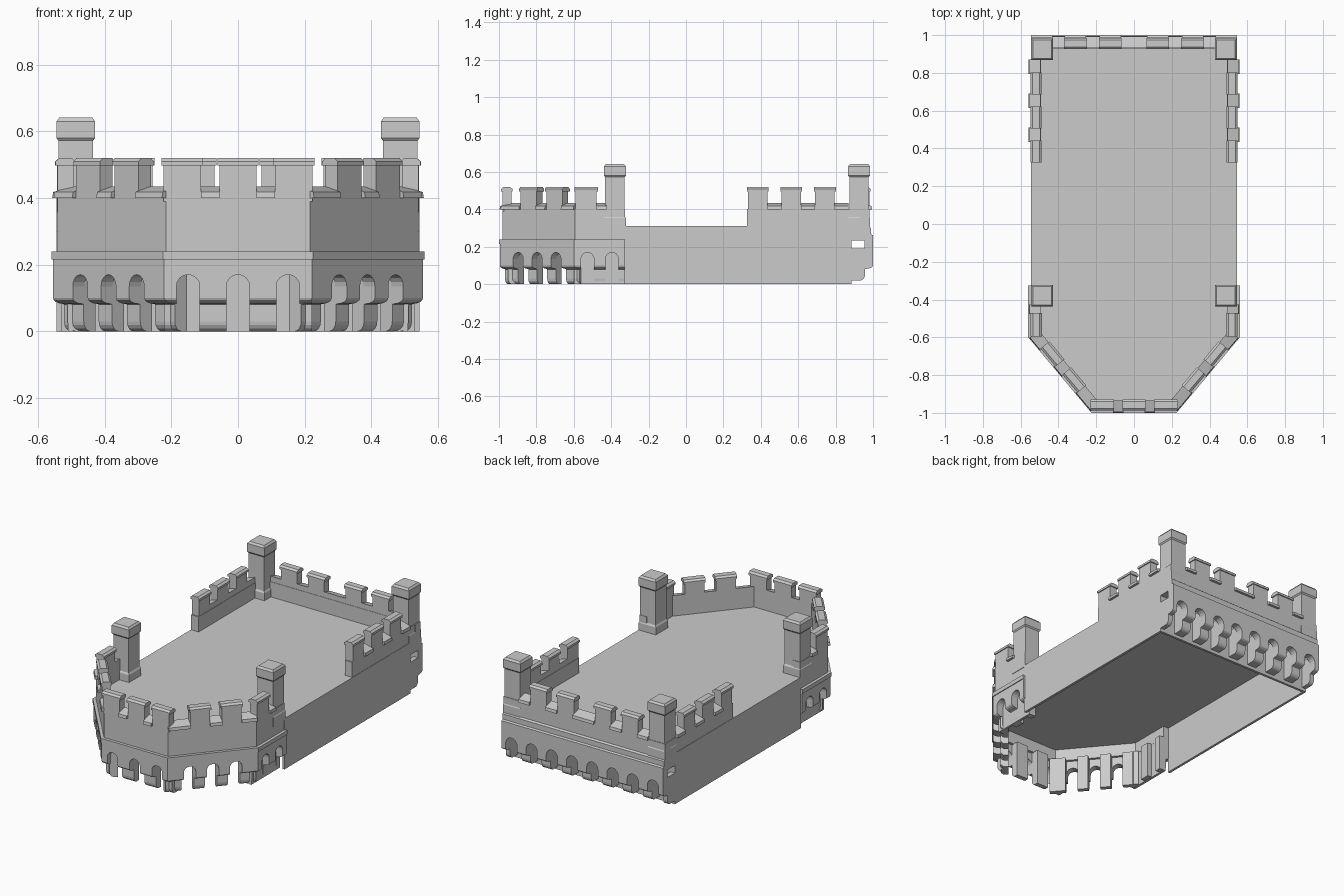
import bpy, bmesh, math
from mathutils import Matrix, Vector

if "Cube" in bpy.data.objects:
    bpy.data.objects.remove(bpy.data.objects["Cube"])

parts = {}


def loft(name, rings, M=Matrix()):
    """Closed solid through a list of matching point rings."""
    bm = parts.setdefault(name, bmesh.new())
    vs = [[bm.verts.new(M @ Vector(p)) for p in r] for r in rings]
    n = len(vs[0])
    bm.faces.new(vs[0])
    bm.faces.new(vs[-1])
    for a, b in zip(vs, vs[1:]):
        for i in range(n):
            j = (i + 1) % n
            bm.faces.new((a[i], a[j], b[j], b[i]))


def bar(name, M, x0, x1, prof):
    """Depth/height profile swept along a wall."""
    loft(name, [[(x, y, z) for y, z in prof] for x in (x0, x1)], M)


def box(name, M, x0, x1, y0, y1, z0, z1):
    bar(name, M, x0, x1, [(y0, z0), (y1, z0), (y1, z1), (y0, z1)])


def slab(name, pts, z0, z1):
    loft(name, [[(x, y, z) for x, y in pts] for z in (z0, z1)])


def frame(a, b):
    """Wall frame: x along a-b, y inward, z up. Returns matrix and length."""
    a, b = Vector(a), Vector(b)
    u = (b - a).normalized()
    return Matrix(((u.x, -u.y, 0, a.x), (u.y, u.x, 0, a.y),
                   (0, 0, 1, 0), (0, 0, 0, 1))), (b - a).length


def offset(path, d):
    """Mitred inward offset of an open path."""
    P = [Vector(p) for p in path]
    nor = []
    for a, b in zip(P, P[1:]):
        u = (b - a).normalized()
        nor.append(Vector((-u.y, u.x)))
    out = []
    for i, p in enumerate(P):
        n0, n1 = nor[max(i - 1, 0)], nor[min(i, len(nor) - 1)]
        m = (n0 + n1) / (1 + n0.dot(n1))
        out.append(tuple(p + m * d))
    return out


def ring(name, path, d0, d1, z0, z1):
    a, b = offset(path, d0), offset(path, d1)
    loft(name, [[(*p, z0), (*q, z0), (*q, z1), (*p, z1)] for p, q in zip(a, b)])


def battlement(name, M, spans, gaps, t=0.048):
    """Merlons with chamfered caps, and sloping sills in the gaps."""
    for a, b in spans:
        box(name + "_merlons", M, a, b, 0, t, 0.39, 0.5)
        e = 0.006
        bar(name + "_caps", M, a - e, b + e,
            [(-e, 0.497), (t + e, 0.497), (t + e, 0.51), (t - 0.006, 0.52),
             (0.006, 0.52), (-e, 0.51)])
    for a, b in gaps:
        bar(name + "_sills", M, a, b,
            [(-0.015, 0.4), (t, 0.4), (t, 0.435), (0.012, 0.425), (-0.012, 0.418)])


def between(spans, lo, hi):
    e = [lo] + [v for s in spans for v in s] + [hi]
    return [(a, b) for a, b in zip(e[::2], e[1::2]) if b - a > 0.01]


def arcade(name, M, L, n, pitch, w, depth, zb, top, zt):
    """Arched fascia carried on two-lobed corbels."""
    r = w / 2
    cs = [L / 2 + (i - (n - 1) / 2) * pitch for i in range(n)]
    out = [(0, top), (0, 0.1)]
    for c in cs:
        out.append((c - r, 0.1))
        out += [(c - r * math.cos(k * math.pi / 8), 0.135 + r * math.sin(k * math.pi / 8))
                for k in range(9)]
        out.append((c + r, 0.1))
    out += [(L, 0.1), (L, top)]
    loft(name + "_arches", [[(x, y, z) for x, z in out] for y in (0, 0.045)], M)
    # corbel side profile: two quarter rounds, stepping inward
    arc = [k * math.pi / 8 for k in range(5)]
    prof = [(depth, zt), (0.044, zt), (0.044, 0.1), (0, 0.1)]
    prof += [(0.04 - 0.04 * math.cos(a), 0.1 - 0.018 * math.sin(a)) for a in arc[1:]]
    prof += [(0.043, 0.08)]
    prof += [(0.068 - 0.025 * math.cos(a), zb + 0.03 - 0.03 * math.sin(a)) for a in arc]
    prof += [(depth, zb)]
    for a, b in between([(c - r, c + r) for c in cs], 0, L):
        bar(name + "_corbels", M, a, b, prof)


# Front bastion: lip, upper wall, arcades
path = [(-0.56, -0.325), (-0.56, -0.6), (-0.225, -1), (0.225, -1), (0.56, -0.6), (0.56, -0.325)]
ring("front_lip", path, 0, 0.066, 0.215, 0.24)
ring("front_wall", path, 0.018, 0.066, 0.235, 0.402)
low, up = offset(path, 0.005), offset(path, 0.018)
for i, (n, pitch) in enumerate([(2, 0.13), (3, 0.132), (3, 0.15), (3, 0.132), (2, 0.13)]):
    M, L = frame(low[i], low[i + 1])
    arcade("front", M, L, n, pitch, 0.07, 0.09, 0, 0.218, 0.218)
    M, L = frame(up[i], up[i + 1])
    w = 0.056
    if i in (0, 4):
        s = 1 if i == 4 else -1
        c = [L / 2 - s * (L / 2 - 0.06)]
        lo, hi = (0, L - 0.1) if s == 1 else (0.1, L)
    elif i == 2:
        c, lo, hi = [L / 2 - 0.167, L / 2, L / 2 + 0.167], 0, L
    else:
        s = 1 if i == 3 else -1
        c, lo, hi = [L / 2 - 0.09 + s * 0.02, L / 2 + 0.09 + s * 0.02], 0, L
    spans = [(k - w, k + w) for k in c]
    battlement("front", M, spans, between(spans, lo, hi))

# Floor deck
slab("floor", offset(path, 0.03) + [(0.545, -0.325), (0.545, 0.95), (-0.545, 0.95), (-0.545, -0.325)],
     0.29, 0.31)

# Long side walls, backing behind side arches, rear parapets
I = Matrix()
for s in (-1, 1):
    xs = sorted((s * 0.53, s * 0.545))
    box("side_wall", I, *xs, -0.33, 0.88, 0, 0.31)
    box("side_backing", I, *sorted((s * 0.495, s * 0.51)), -0.6, -0.325, 0, 0.3)
    ends = [(s * 0.543, 0.325), (s * 0.543, 0.98)]
    M, L = frame(*(ends if s == 1 else ends[::-1]))
    box("side_parapet", M, 0, L, 0, 0.05, 0.3, 0.402)
    spans = [(0.006, 0.11), (0.186, 0.29), (0.366, 0.47)]
    gaps = [(0.11, 0.186), (0.29, 0.366), (0.47, 0.545)]
    if s == -1:
        spans = [(L - b, L - a) for a, b in spans]
        gaps = [(L - b, L - a) for a, b in gaps]
    battlement("side", M, spans, gaps)

# Back wall: arcade, stepped string course, parapet
M, L = frame((0.545, 1.0), (-0.545, 1.0))
arcade("back", M, L, 8, 0.1365, 0.076, 0.12, 0.02, 0.24, 0.19)
box("back_inner_wall", M, 0, L, 0.115, 0.13, 0, 0.31)
bar("back_string_course", M, 0, L,
    [(0, 0.235), (0, 0.262), (0.01, 0.268), (0.01, 0.3), (0.02, 0.308), (0.12, 0.308), (0.12, 0.235)])
M, L = frame((0.545, 0.98), (-0.545, 0.98))
box("back_parapet", M, 0, L, 0, 0.05, 0.3, 0.402)
spans = [(L / 2 + c - 0.054, L / 2 + c + 0.054) for c in (-0.31, -0.125, 0.125, 0.31)]
battlement("back", M, spans, between(spans, 0.11, L - 0.11))

# Corner turrets
for x in (-0.487, 0.487):
    for y in (-0.38, 0.925):
        prof = [(0.058, 0.3), (0.058, 0.355), (0.052, 0.365), (0.052, 0.572), (0.058, 0.58),
                (0.058, 0.63), (0.049, 0.642)]
        loft("turret", [[(x + a * h, y + b * h, z) for a, b in ((-1, -1), (1, -1), (1, 1), (-1, 1))]
                        for h, z in prof])

# Turn every collected part into an object
for name, bm in parts.items():
    bmesh.ops.recalc_face_normals(bm, faces=bm.faces[:])
    me = bpy.data.meshes.new(name)
    bm.to_mesh(me)
    bm.free()
    bpy.context.collection.objects.link(bpy.data.objects.new(name, me))
